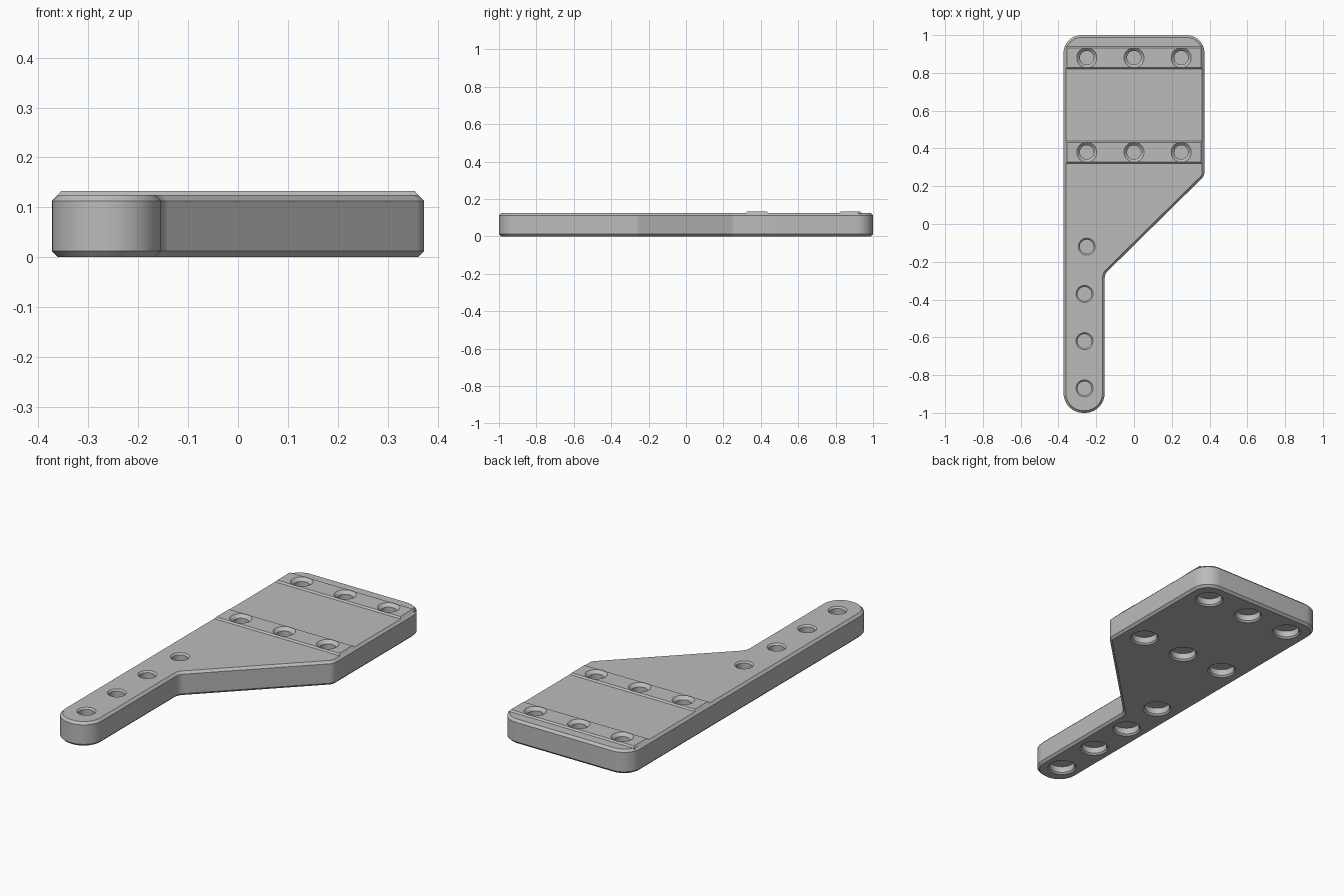
import bpy, bmesh, math
from mathutils import Vector

cube = bpy.data.objects.get("Cube")
if cube:
    bpy.data.objects.remove(cube, do_unlink=True)

grey = bpy.data.materials.new("plain grey")
grey.use_nodes = True
colour = (0.5, 0.5, 0.5, 1)
grey.diffuse_color = colour
grey.node_tree.nodes["Principled BSDF"].inputs["Base Color"].default_value = colour

THICK, CHAMFER = 0.125, 0.012


def make_object(name, bm):
    bmesh.ops.recalc_face_normals(bm, faces=bm.faces)
    mesh = bpy.data.meshes.new(name)
    bm.to_mesh(mesh)
    bm.free()
    mesh.materials.append(grey)
    ob = bpy.data.objects.new(name, mesh)
    bpy.context.collection.objects.link(ob)
    return ob


def loft(name, rings):
    """Skin a stack of equal-length point rings and cap both ends."""
    bm = bmesh.new()
    rows = [[bm.verts.new(p) for p in ring] for ring in rings]
    n = len(rows[0])
    for a, b in zip(rows, rows[1:]):
        for i in range(n):
            j = (i + 1) % n
            bm.faces.new((a[i], a[j], b[j], b[i]))
    bm.faces.new(rows[0][::-1])
    bm.faces.new(rows[-1])
    return make_object(name, bm)


def rounded(corners, steps=12):
    """Replace each (x, y, radius) corner with a tangent arc."""
    out = []
    for i, (x, y, r) in enumerate(corners):
        p = Vector((x, y))
        u = (Vector(corners[i - 1][:2]) - p).normalized()
        v = (Vector(corners[(i + 1) % len(corners)][:2]) - p).normalized()
        half = u.angle(v) / 2
        centre = p + (u + v).normalized() * r / math.sin(half)
        start = p + u * r / math.tan(half) - centre
        end = p + v * r / math.tan(half) - centre
        sweep = start.angle(end)
        for k in range(steps + 1):
            t = k / steps
            out.append(centre + (start * math.sin((1 - t) * sweep)
                                 + end * math.sin(t * sweep)) / math.sin(sweep))
    return out


def lathe(name, x, y, profile, sides=40):
    angles = [math.tau * i / sides for i in range(sides)]
    return loft(name, [[(x + r * math.cos(a), y + r * math.sin(a), z) for a in angles]
                       for r, z in profile])


def combine(target, tool, operation):
    mod = target.modifiers.new(operation.lower(), 'BOOLEAN')
    mod.operation, mod.solver, mod.object = operation, 'EXACT', tool
    bpy.context.view_layer.objects.active = target
    bpy.ops.object.modifier_apply(modifier=mod.name)
    bpy.data.objects.remove(tool, do_unlink=True)


# Plate outline: narrow arm widening to a broad head
outline = rounded([(-0.373, -1, 0.105), (-0.155, -1, 0.105), (-0.155, -0.265, 0.05),
                   (0.373, 0.255, 0.05), (0.373, 1, 0.095), (-0.373, 1, 0.095)])
bm = bmesh.new()
base = bm.faces.new([bm.verts.new((p.x, p.y, 0)) for p in outline])
top = bmesh.ops.extrude_face_region(bm, geom=[base], use_keep_orig=True)
bmesh.ops.translate(bm, vec=(0, 0, THICK),
                    verts=[g for g in top["geom"] if isinstance(g, bmesh.types.BMVert)])
bmesh.ops.recalc_face_normals(bm, faces=bm.faces)
rim = [e for e in bm.edges if abs(e.verts[0].co.z - e.verts[1].co.z) < 0.001]
bmesh.ops.bevel(bm, geom=rim, offset=CHAMFER, segments=1, affect='EDGES')
plate = make_object("mounting_plate", bm)

# Two low raised bands across the head
for y in (0.38, 0.88):
    layers = [(0.361, 0.06, 0.119), (0.361, 0.06, THICK), (0.354, 0.052, 0.133)]
    band = loft("raised_band", [[(-w, y - d, z), (w, y - d, z), (w, y + d, z), (-w, y + d, z)]
                                for w, d, z in layers])
    combine(plate, band, 'UNION')

# Countersunk top holes and wider recesses below, with a thin web between
holes = [(x, y) for y in (0.38, 0.88) for x in (-0.25, 0, 0.25)]
holes += [(-0.25, -0.12)] + [(-0.262, y) for y in (-0.37, -0.62, -0.87)]
for x, y in holes:
    combine(plate, lathe("hole_cutter", x, y,
                         [(0.037, 0.045), (0.037, 0.117), (0.063, 0.143)]), 'DIFFERENCE')
    combine(plate, lathe("recess_cutter", x, y,
                         [(0.08, -0.01), (0.062, 0.008), (0.062, 0.04)]), 'DIFFERENCE')

# Smooth the rounded walls, keep chamfers crisp
bpy.ops.object.select_all(action='DESELECT')
plate.select_set(True)
bpy.context.view_layer.objects.active = plate
bpy.ops.object.shade_smooth_by_angle(angle=math.radians(25))
